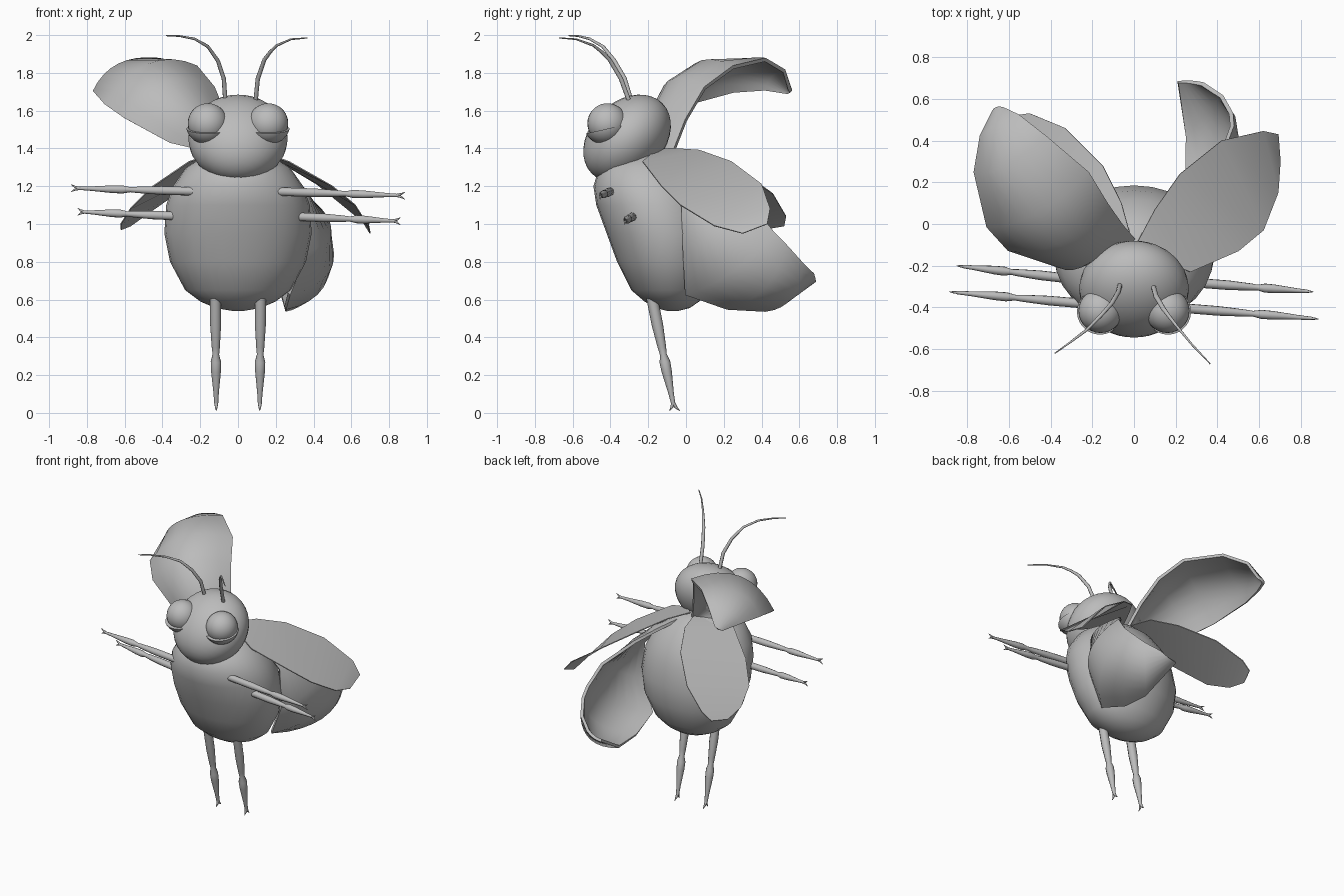
import bpy, bmesh
from math import sin, cos, pi
from mathutils import Vector, Matrix

cube = bpy.data.objects.get("Cube")
if cube:
    bpy.data.objects.remove(cube, do_unlink=True)

shell_grey = bpy.data.materials.new("plain grey")
shell_grey.use_nodes = True
COLOUR = (0.5, 0.5, 0.5, 1)
shell_grey.diffuse_color = COLOUR
shell_grey.node_tree.nodes["Principled BSDF"].inputs["Base Color"].default_value = COLOUR


def finish(bm, name, angle=60, thickness=0):
    """Make the object, thicken it if it is a sheet, and smooth it."""
    bmesh.ops.recalc_face_normals(bm, faces=bm.faces)
    mesh = bpy.data.meshes.new(name)
    bm.to_mesh(mesh)
    bm.free()
    mesh.materials.append(shell_grey)
    obj = bpy.data.objects.new(name, mesh)
    bpy.context.collection.objects.link(obj)
    bpy.ops.object.select_all(action="DESELECT")
    obj.select_set(True)
    bpy.context.view_layer.objects.active = obj
    if thickness:
        mod = obj.modifiers.new("thickness", "SOLIDIFY")
        mod.thickness, mod.offset = thickness, 0
        bpy.ops.object.modifier_apply(modifier=mod.name)
    bpy.ops.object.shade_smooth_by_angle(angle=angle * pi / 180)


def loft(bm, rows, closed=False):
    """Skin rows of points; closed rows are rings with capped ends."""
    grid = [[bm.verts.new(p) for p in row] for row in rows]
    n = len(grid[0])
    for a, b in zip(grid, grid[1:]):
        for i in range(n if closed else n - 1):
            j = (i + 1) % n
            bm.faces.new((a[i], a[j], b[j], b[i]))
    if closed:
        bm.faces.new(grid[0])
        bm.faces.new(grid[-1])


def tube(bm, path, radii, sides=10):
    path = [Vector(p) for p in path]
    rows = []
    for i, p in enumerate(path):
        axis = path[min(i + 1, len(path) - 1)] - path[max(i - 1, 0)]
        side = axis.cross(Vector((0.3, 1, 0.2))).normalized()
        up = axis.cross(side).normalized()
        rows.append([p + radii[i] * (side * cos(2 * pi * k / sides) + up * sin(2 * pi * k / sides))
                     for k in range(sides)])
    loft(bm, rows, True)


def ellipsoid(bm, centre, radii, tilt=0):
    m = Matrix.Translation(centre) @ Matrix.Rotation(tilt, 4, "X") @ Matrix.Diagonal((*radii, 1))
    bmesh.ops.create_uvsphere(bm, u_segments=28, v_segments=18, radius=1, matrix=m)


# Body: elliptical rings of (height, front, back, half width)
RINGS = [(0.54, -0.1, -0.04, 0.03), (0.555, -0.16, 0.02, 0.12), (0.59, -0.22, 0.07, 0.2),
         (0.65, -0.29, 0.12, 0.28), (0.8, -0.365, 0.175, 0.36), (0.95, -0.42, 0.185, 0.39),
         (1.1, -0.475, 0.16, 0.38), (1.2, -0.49, 0.12, 0.345), (1.3, -0.46, 0.05, 0.275),
         (1.36, -0.38, -0.02, 0.18), (1.39, -0.3, -0.1, 0.07)]
bm = bmesh.new()
turns = [2 * pi * k / 28 for k in range(28)]
loft(bm, [[(w * cos(t), (f + b) / 2 + (b - f) / 2 * sin(t), z) for t in turns]
          for z, f, b, w in RINGS], True)
finish(bm, "body")

# Head, leaning forward to the chin
bm = bmesh.new()
ellipsoid(bm, (0, -0.312, 1.453), (0.263, 0.195, 0.264), -pi / 4)
finish(bm, "head")

for name, s in (("left", 1), ("right", -1)):
    # Eyes with a heavy lower lid
    bm = bmesh.new()
    ellipsoid(bm, (s * 0.16, -0.416, 1.533), (0.106, 0.106, 0.106))
    finish(bm, name + "_eye")
    bm = bmesh.new()
    ellipsoid(bm, (0, 0, 0), (0.115, 0.118, 0.112))
    cut = bmesh.ops.bisect_plane(bm, geom=bm.verts[:] + bm.edges[:] + bm.faces[:],
                                 plane_co=(0, 0, -0.03), plane_no=(0, 0, 1), clear_outer=True)
    rim = [e for e in cut["geom_cut"] if isinstance(e, bmesh.types.BMEdge)]
    bmesh.ops.edgeloop_fill(bm, edges=rim)
    bm.transform(Matrix.Translation((s * 0.163, -0.426, 1.533)) @ Matrix.Rotation(0.22, 4, "X"))
    finish(bm, name + "_eyelid", 40)


# Jointed legs ending in a forked claw
LEG = ((0, 1), (0.3, 1), (0.48, 0.75), (0.54, 0.6), (0.6, 0.95), (0.68, 0.9), (0.85, 0.5), (0.95, 0.35))


def leg(name, start, end, thick, splay):
    a, b, splay = Vector(start), Vector(end), Vector(splay)
    bm = bmesh.new()
    tube(bm, [a.lerp(b, t) for t, r in LEG], [thick * r for t, r in LEG])
    wrist = a.lerp(b, 0.93)
    for k in (-1, 1):
        tube(bm, [wrist, a.lerp(b, 0.97) + splay * k * 0.4, b + splay * k],
             [thick * 0.35, thick * 0.25, 0.001], 6)
    finish(bm, name)


UP, BACK = (0, 0, 0.02), (0, 0.028, 0)
leg("left_front_leg", (0.2, -0.4, 1.172), (0.885, -0.455, 1.15), 0.023, UP)
leg("right_front_leg", (-0.2, -0.385, 1.172), (-0.885, -0.325, 1.19), 0.023, UP)
leg("left_middle_leg", (0.28, -0.28, 1.04), (0.86, -0.325, 1.015), 0.023, UP)
leg("right_middle_leg", (-0.28, -0.265, 1.04), (-0.85, -0.2, 1.065), 0.023, UP)
for name, s in (("left", 1), ("right", -1)):
    leg(name + "_hind_leg", (s * 0.12, -0.19, 0.66), (s * 0.115, -0.06, 0.01), 0.03, BACK)

# Antennae
THIN = [0.012, 0.012, 0.011, 0.009, 0.007, 0.005, 0.003]
bm = bmesh.new()
tube(bm, [(0.09, -0.29, 1.62), (0.105, -0.345, 1.77), (0.14, -0.405, 1.87), (0.17, -0.445, 1.91),
          (0.205, -0.49, 1.945), (0.28, -0.58, 1.978), (0.365, -0.67, 1.985)], THIN, 8)
finish(bm, "left_antenna")
bm = bmesh.new()
tube(bm, [(-0.065, -0.28, 1.62), (-0.075, -0.325, 1.77), (-0.107, -0.38, 1.865), (-0.16, -0.44, 1.94),
          (-0.23, -0.51, 1.98), (-0.31, -0.57, 1.995), (-0.38, -0.62, 1.997)], THIN, 8)
finish(bm, "right_antenna")


def arch(a, m, b, steps=8):
    """Curve from a through m to b, for one rib of a wing case."""
    a, m, b = Vector(a), Vector(m), Vector(b)
    c = 2 * m - (a + b) / 2
    return [a.lerp(c, t).lerp(c.lerp(b, t), t) for t in (k / steps for k in range(steps + 1))]


def sheet(name, rows, thickness):
    bm = bmesh.new()
    loft(bm, rows)
    finish(bm, name, 50, thickness)


# Wing cases: ribs of inner edge, crown, outer edge
LOWERED = [((0.08, -0.05, 1.35), (0.12, -0.07, 1.34), (0.15, -0.1, 1.32)),
           ((0.18, 0.07, 1.29), (0.25, 0.01, 1.27), (0.27, -0.05, 1.23)),
           ((0.28, 0.2, 1.22), (0.36, 0.08, 1.17), (0.35, -0.02, 1.12)),
           ((0.43, 0.36, 1.08), (0.48, 0.15, 0.95), (0.36, -0.01, 0.85)),
           ((0.47, 0.47, 0.95), (0.475, 0.25, 0.75), (0.27, 0, 0.63)),
           ((0.465, 0.53, 0.89), (0.445, 0.42, 0.67), (0.25, 0.22, 0.555)),
           ((0.42, 0.61, 0.8), (0.37, 0.56, 0.62), (0.25, 0.42, 0.545)),
           ((0.33, 0.67, 0.74), (0.27, 0.68, 0.71), (0.21, 0.68, 0.7))]
RAISED = [((0, -0.07, 1.37), (-0.04, -0.1, 1.38), (-0.1, -0.14, 1.37)),
          ((-0.06, 0, 1.55), (-0.22, -0.18, 1.57), (-0.36, -0.2, 1.43)),
          ((-0.13, 0.1, 1.72), (-0.37, -0.09, 1.75), (-0.6, -0.12, 1.56)),
          ((-0.22, 0.25, 1.83), (-0.47, 0.05, 1.84), (-0.7, -0.01, 1.63)),
          ((-0.42, 0.42, 1.87), (-0.63, 0.27, 1.84), (-0.76, 0.25, 1.7)),
          ((-0.55, 0.52, 1.81), (-0.67, 0.46, 1.79), (-0.73, 0.42, 1.71)),
          ((-0.62, 0.55, 1.71), (-0.65, 0.555, 1.7), (-0.67, 0.54, 1.69))]
for name, ribs in (("left_wing_case", LOWERED), ("right_wing_case", RAISED)):
    sheet(name, [arch(*rib) for rib in ribs], 0.02)

# Thin hind wings: pairs of rear and leading edge points
LEFT = [((0.02, -0.08, 1.4), (0.1, -0.16, 1.39)), ((0.1, 0.07, 1.39), (0.27, -0.23, 1.33)),
        ((0.22, 0.24, 1.33), (0.5, -0.13, 1.2)), ((0.42, 0.4, 1.21), (0.62, -0.03, 1.1)),
        ((0.62, 0.445, 1.08), (0.69, 0.15, 0.99)), ((0.69, 0.43, 1), (0.7, 0.3, 0.95))]
RIGHT = [((-0.01, -0.08, 1.39), (-0.1, -0.15, 1.38)), ((-0.06, 0.1, 1.38), (-0.26, -0.18, 1.33)),
         ((-0.15, 0.28, 1.29), (-0.45, -0.05, 1.2)), ((-0.33, 0.46, 1.16), (-0.57, 0.08, 1.08)),
         ((-0.5, 0.53, 1.04), (-0.62, 0.25, 1)), ((-0.57, 0.52, 0.99), (-0.62, 0.4, 0.97))]
sheet("left_hind_wing", LEFT, 0.006)
sheet("right_hind_wing", RIGHT, 0.006)
